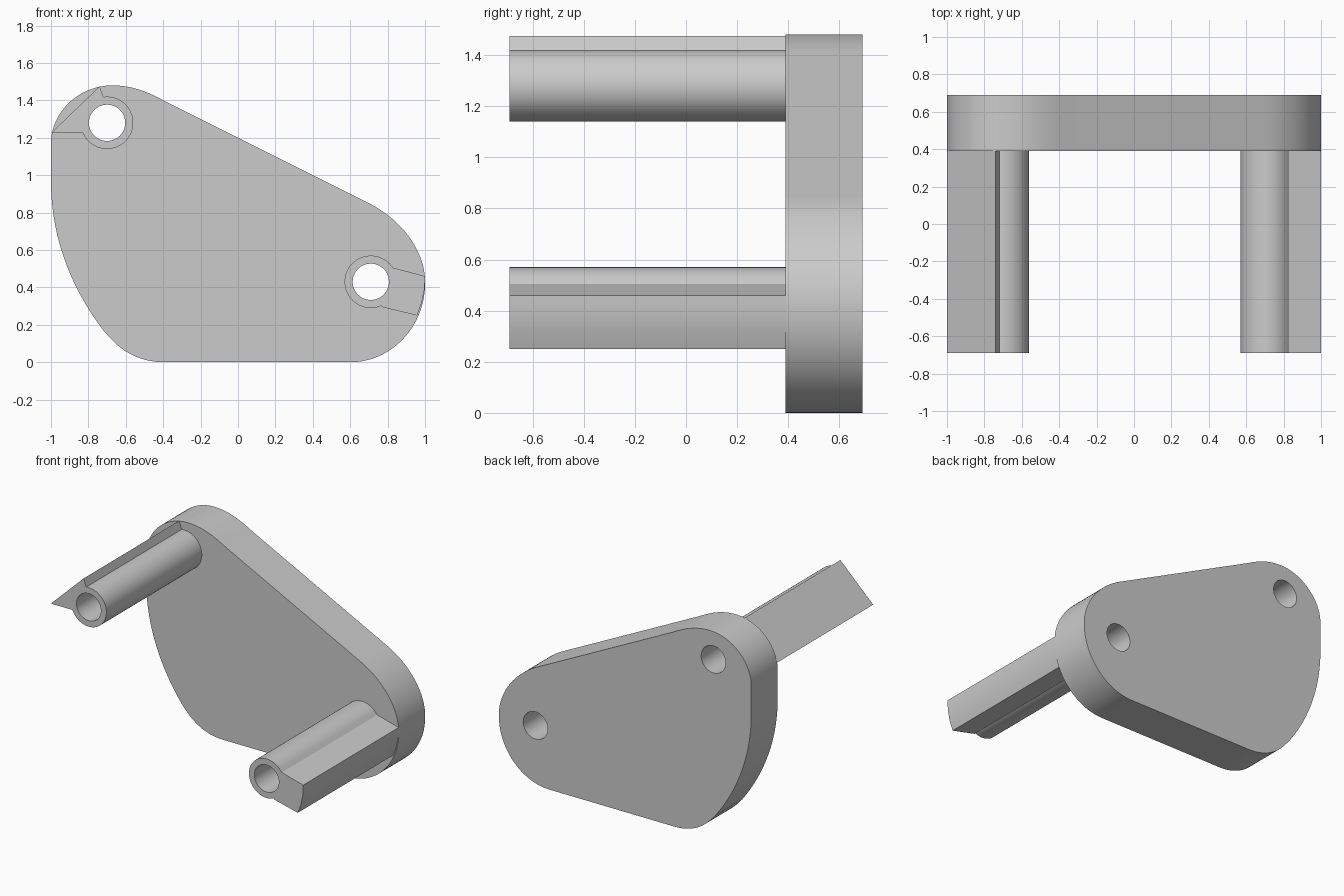
import bpy
from math import sin, cos, radians
from mathutils import Vector
from mathutils.geometry import interpolate_bezier

if "Cube" in bpy.data.objects:
    bpy.data.objects.remove(bpy.data.objects["Cube"], do_unlink=True)

grey = bpy.data.materials.new("light grey")
grey.use_nodes = True
colour = (0.6, 0.6, 0.6, 1)
grey.diffuse_color = colour
grey.node_tree.nodes["Principled BSDF"].inputs["Base Color"].default_value = colour

BACK, PLATE_FRONT, POST_FRONT = 0.69, 0.39, -0.69
HOLE_RADIUS, POST_RADIUS = 0.097, 0.14
UPPER, LOWER = (-0.70, 1.28), (0.71, 0.43)


def arc(centre, radius, start, end, steps=48):
    """Points on a circle from start to end, in degrees."""
    angles = [radians(start + (end - start) * i / steps) for i in range(steps + 1)]
    return [(centre[0] + radius * cos(a), centre[1] + radius * sin(a)) for a in angles]


def bend(start, handle_a, handle_b, end):
    pts = [Vector((*p, 0)) for p in (start, handle_a, handle_b, end)]
    return [(p.x, p.y) for p in interpolate_bezier(*pts, 20)]


def hole(centre):
    return arc(centre, HOLE_RADIUS, 0, 360)[:-1]


def extrude(name, loops, front, back):
    """Extrude x-z outlines along y; inner loops become through holes."""
    curve = bpy.data.curves.new(name, "CURVE")
    curve.dimensions = "2D"
    curve.fill_mode = "BOTH"
    curve.extrude = (back - front) / 2
    for loop in loops:
        spline = curve.splines.new("POLY")
        spline.points.add(len(loop) - 1)
        for point, (x, z) in zip(spline.points, loop):
            point.co = (x, z, 0, 1)
        spline.use_cyclic_u = True
    obj = bpy.data.objects.new(name, curve)
    bpy.context.collection.objects.link(obj)
    obj.location.y = (front + back) / 2
    obj.rotation_euler.x = radians(90)
    bpy.ops.object.select_all(action="DESELECT")
    obj.select_set(True)
    bpy.context.view_layer.objects.active = obj
    bpy.ops.object.convert(target="MESH")
    obj = bpy.context.object
    bpy.ops.object.mode_set(mode="EDIT")
    bpy.ops.mesh.select_all(action="SELECT")
    bpy.ops.mesh.remove_doubles(threshold=0.0005)
    bpy.ops.mesh.normals_make_consistent(inside=False)
    bpy.ops.object.mode_set(mode="OBJECT")
    bpy.ops.object.shade_smooth_by_angle(angle=radians(25))
    obj.data.materials.clear()
    obj.data.materials.append(grey)


# Rounded back plate, anticlockwise from the bottom edge
outline = (
    bend((0.60, 0), (0.82, 0), (1, 0.19), (1, 0.42))
    + bend((1, 0.43), (1, 0.60), (0.87, 0.765), (0.70, 0.85))
    + bend((-0.38, 1.39), (-0.47, 1.44), (-0.56, 1.48), (-0.67, 1.48))
    + bend((-0.68, 1.48), (-0.86, 1.475), (-1, 1.33), (-1, 1.17))
    + bend((-1, 0.97), (-1, 0.65), (-0.88, 0.38), (-0.72, 0.17))
    + bend((-0.71, 0.16), (-0.63, 0.06), (-0.53, 0), (-0.39, 0))
)
extrude("back_plate", [outline, hole(UPPER), hole(LOWER)], PLATE_FRONT, BACK)

# Tubular posts, each joined to a fin reaching the plate's rim
upper_post = arc(UPPER, POST_RADIUS, 203, 458) + [(-0.74, 1.475), (-1, 1.225)]
lower_post = arc(LOWER, POST_RADIUS, 45, 294) + [
    (0.77, 0.295), (0.957, 0.25), (0.983, 0.32), (0.997, 0.39), (1, 0.46), (0.83, 0.505)]
extrude("upper_post", [upper_post, hole(UPPER)], POST_FRONT, PLATE_FRONT)
extrude("lower_post", [lower_post, hole(LOWER)], POST_FRONT, PLATE_FRONT)
